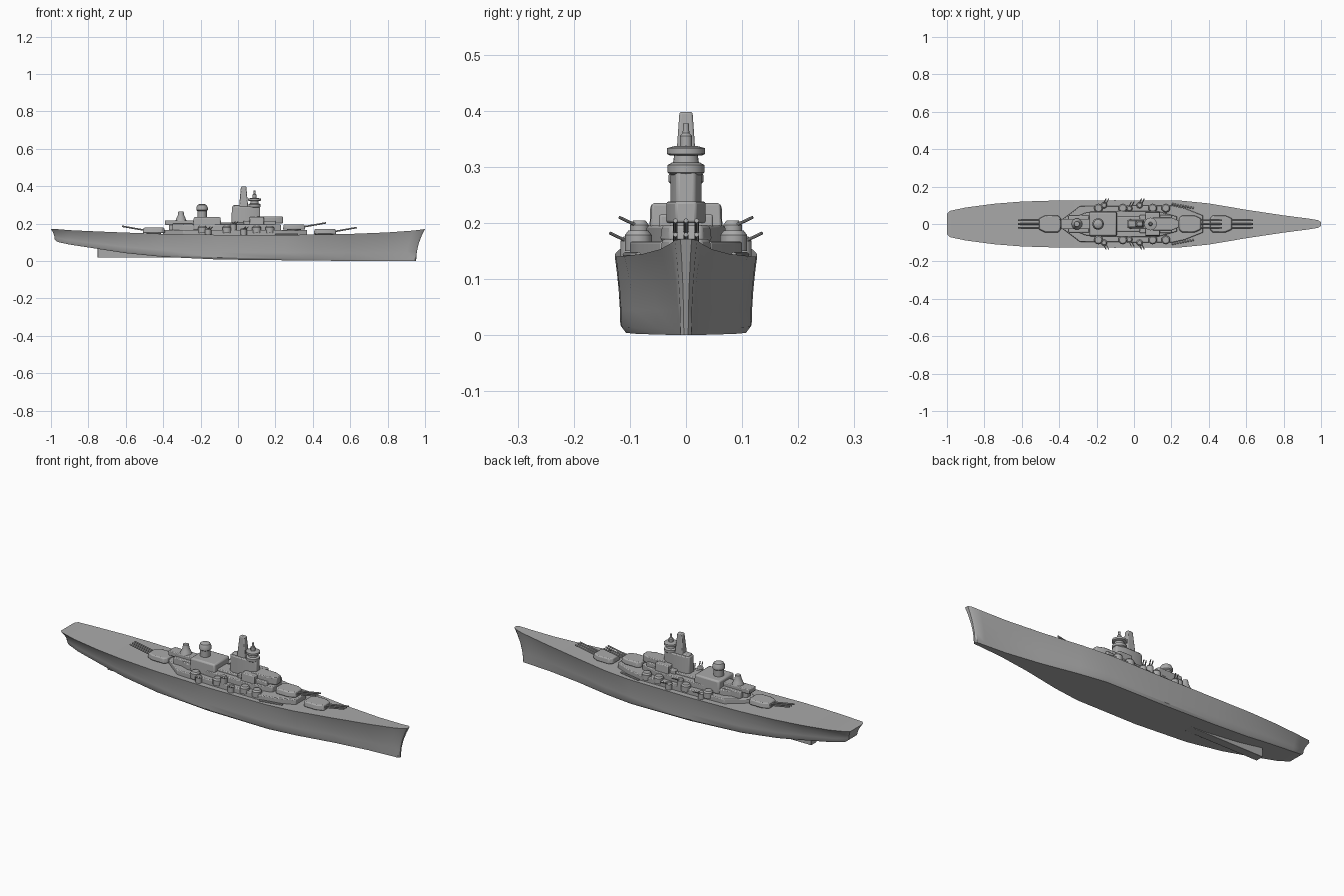
import bpy, bmesh, math
from mathutils import Vector

cube = bpy.data.objects.get("Cube")
if cube:
    bpy.data.objects.remove(cube)

GREY = (0.4, 0.4, 0.4, 1)
grey = bpy.data.materials.new("ship grey")
grey.use_nodes = True
grey.diffuse_color = GREY
grey.node_tree.nodes["Principled BSDF"].inputs["Base Color"].default_value = GREY


def finish(name, bm, bevel=0.0, angle=35):
    """Turn a bmesh into a shaded object with softened edges."""
    bmesh.ops.recalc_face_normals(bm, faces=bm.faces)
    mesh = bpy.data.meshes.new(name)
    bm.to_mesh(mesh)
    bm.free()
    obj = bpy.data.objects.new(name, mesh)
    bpy.context.collection.objects.link(obj)
    mesh.materials.append(grey)
    if bevel:
        mod = obj.modifiers.new("soft edges", "BEVEL")
        mod.width, mod.segments = bevel, 2
    bpy.ops.object.select_all(action="DESELECT")
    obj.select_set(True)
    bpy.context.view_layer.objects.active = obj
    bpy.ops.object.shade_smooth_by_angle(angle=math.radians(angle))
    return obj


def loft(name, rings, bevel=0.0):
    """Skin closed rings of equal length and cap both ends."""
    bm = bmesh.new()
    rows = [[bm.verts.new(p) for p in ring] for ring in rings]
    for a, b in zip(rows, rows[1:]):
        for i in range(len(a)):
            j = (i + 1) % len(a)
            bm.faces.new((a[i], a[j], b[j], b[i]))
    bm.faces.new(rows[0])
    bm.faces.new(rows[-1])
    return finish(name, bm, bevel)


def prism(name, half, z0, z1, taper=1.0, bevel=0.004):
    """Raise a plan outline, given along its left side and mirrored."""
    plan = half + [(x, -y) for x, y in reversed(half)]
    mid = sum(x for x, y in plan) / len(plan)
    top = [(mid + (x - mid) * taper, y * taper, z1) for x, y in plan]
    return loft(name, [[(x, y, z0) for x, y in plan], top], bevel)


def box(name, x0, x1, width, z0, z1, taper=1.0, bevel=0.004):
    return prism(name, [(x0, width), (x1, width)], z0, z1, taper, bevel)


def drum(name, x, y, profile, sides=20):
    """Stack round sections given as (radius, height)."""
    turns = [i * math.tau / sides for i in range(sides)]
    return loft(name, [[(x + r * math.cos(t), y + r * math.sin(t), z)
                        for t in turns] for r, z in profile])


def rod(name, start, end, radius):
    a, b = Vector(start), Vector(end)
    spin = (b - a).to_track_quat("Z", "Y")
    turns = [i * math.tau / 8 for i in range(8)]
    return loft(name, [[p + spin @ Vector((radius * math.cos(t), radius * math.sin(t), 0))
                        for t in turns] for p in (a, b)])


# Hull: deck x, half width, height, then keel x, half width, height
stations = [
    (-1, .055, .17, -.98, .035, .115), (-.985, .07, .172, -.965, .045, .102),
    (-.9, .088, .165, -.9, .06, .088), (-.75, .108, .158, -.75, .08, .065),
    (-.6, .12, .152, -.6, .095, .042), (-.4, .126, .145, -.4, .11, .022),
    (-.1, .127, .14, -.1, .117, .008), (.25, .125, .14, .25, .115, .004),
    (.4, .11, .141, .4, .092, .002), (.6, .076, .145, .6, .05, .001),
    (.8, .046, .153, .78, .022, 0), (.94, .028, .163, .9, .013, 0),
    (.985, .02, .169, .945, .01, 0), (1, .01, .171, .952, .004, 0)]
hull_rings = []
for xt, wt, zt, xb, wb, zb in stations:
    side = [(xb, wb * .93, zb)]
    for t in (.08, .3, .55, .8, .95, 1):
        flare = t ** 2
        side.append((xb + (xt - xb) * flare, wb + (wt - wb) * flare, zb + (zt - zb) * t))
    hull_rings.append(side + [(x, -y, z) for x, y, z in reversed(side)])
loft("hull", hull_rings)

# Skeg under the stern
box("skeg", -.75, -.3, .022, .018, .075, bevel=.002)

# Stepped deckhouses
prism("main_deckhouse", [(-.4, .012), (-.29, .095), (.2, .1), (.27, .085), (.37, .045)],
      .13, .167)
prism("upper_deckhouse", [(-.37, .015), (-.26, .06), (-.05, .07), (.12, .07), (.23, .04)],
      .16, .195)
box("aft_platform", -.39, -.235, .028, .193, .218)
box("aft_support", -.35, -.24, .045, .16, .2)
box("hangar_block", -.24, -.09, .066, .165, .235, .96, .008)
box("middle_house", -.1, .05, .04, .165, .205)
box("forward_house", .03, .2, .048, .165, .215)
box("bridge_wing", .06, .14, .064, .19, .235, .95)
prism("bridge_front", [(.1, .035), (.2, .035), (.24, .018)], .2, .238)
for side in (1, -1):
    for x in (-.19, -.06, .1, .17):
        drum("side_platform", x, side * .085, [(.024, .15), (.024, .178), (.018, .186)], 12)

# Aft director and funnel drum
drum("aft_director", -.305, 0, [(.03, .215), (.022, .235), (.017, .245), (.014, .265)])
drum("aft_funnel", -.192, 0, [(.025, .23), (.025, .268), (.031, .273), (.031, .285),
                              (.024, .3), (.012, .306)])

# Bridge tower, platforms and tall tapered stack
prism("bridge_tower", [(-.035, .02), (-.01, .028), (.09, .028), (.12, .016)],
      .19, .292, .97, .005)
drum("lower_ring", .088, 0, [(.026, .285), (.033, .29), (.033, .303), (.024, .308)])
drum("upper_tower", .088, 0, [(.024, .3), (.021, .322)])
drum("upper_ring", .088, 0, [(.028, .32), (.034, .323), (.034, .333), (.02, .337)])
drum("director_mast", .088, 0, [(.011, .333), (.011, .355), (.006, .36), (.005, .377)], 12)
prism("tall_stack", [(.005, .02), (.055, .02)], .28, .398, .58)
box("stack_foot", -.03, .02, .02, .28, .3, .8)


def main_turret(name, x, z, face):
    """Faceted gunhouse with three raised barrels."""
    plan = [(x - face * .06, .03), (x - face * .045, .046),
            (x + face * .025, .046), (x + face * .06, .03)]
    prism(name, plan, z, z + .028, .92, .005)
    drum(name + "_base", x, 0, [(.038, z - .03), (.038, z + .003)])
    for y in (-.019, 0, .019):
        rod(name + "_barrel", (x + face * .045, y, z + .014),
            (x + face * .17, y, z + .036), .0042)


main_turret("forward_turret", .465, .143, 1)
main_turret("raised_turret", .3, .168, 1)
main_turret("aft_turret", -.45, .15, -1)

# Paired secondary guns along both sides
for side in (1, -1):
    for x, y, z in ((-.16, .1, .15), (.03, .1, .15), (-.025, .083, .178)):
        drum("side_mount", x, side * y, [(.017, z - .015), (.017, z + .018), (.011, z + .026)], 12)
        for shift in (-.007, .007):
            rod("side_barrel", (x + shift, side * y, z + .015),
                (x + shift + .018, side * (y + .036), z + .032), .0028)

# Small deck fittings ahead of the raised turret
for side in (1, -1):
    box_x = .2
    rod("deck_rail", (box_x, side * .108, .143), (box_x + .12, side * .085, .143), .005)
